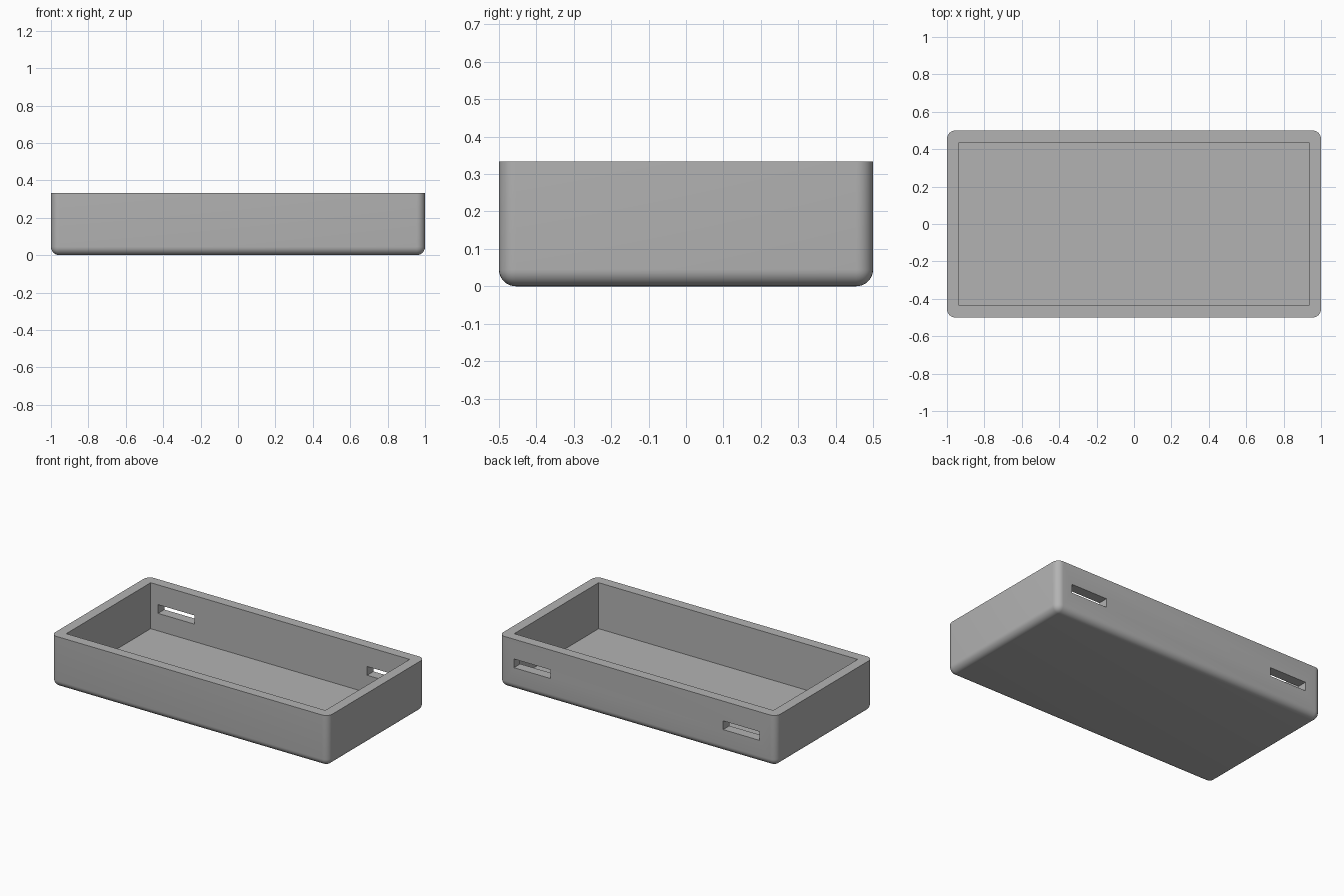
import bpy
import bmesh
import math

cube = bpy.data.objects.get("Cube")
if cube:
    bpy.data.objects.remove(cube, do_unlink=True)

LENGTH, DEPTH, HEIGHT = 2.0, 1.0, 0.333
WALL, FLOOR, RADIUS = 0.065, 0.033, 0.045

grey = bpy.data.materials.new("plain_grey")
grey.use_nodes = True
colour = (0.45, 0.45, 0.45, 1)
grey.diffuse_color = colour
grey.node_tree.nodes["Principled BSDF"].inputs["Base Color"].default_value = colour


def box(name, low, high, radius=0):
    """Box between two corners; optionally rounds all edges but the top rim."""
    bm = bmesh.new()
    bmesh.ops.create_cube(bm, size=1)
    for v in bm.verts:
        v.co = [b if c > 0 else a for a, b, c in zip(low, high, v.co)]
    if radius:
        edges = [e for e in bm.edges if min(v.co.z for v in e.verts) < high[2] - 0.01]
        bmesh.ops.bevel(bm, geom=edges, offset=radius, segments=8,
                        profile=0.5, affect='EDGES')
    mesh = bpy.data.meshes.new(name)
    bm.to_mesh(mesh)
    bm.free()
    mesh.materials.append(grey)
    obj = bpy.data.objects.new(name, mesh)
    bpy.context.collection.objects.link(obj)
    return obj


# Open tray with rounded sides and bottom
x, y = LENGTH / 2, DEPTH / 2
tray = box("tray", (-x, -y, 0), (x, y, HEIGHT), RADIUS)

# Inner cavity, and two slots through the back wall
cutters = [box("cavity_cutter", (WALL - x, WALL - y, FLOOR), (x - WALL, y - WALL, 1))]
for side, centre in (("left", 0.76), ("right", -0.75)):
    cutters.append(box(side + "_slot_cutter", (centre - 0.132, 0.35, 0.147),
                       (centre + 0.132, 0.6, 0.204)))

bpy.ops.object.select_all(action='DESELECT')
bpy.context.view_layer.objects.active = tray
tray.select_set(True)
for cutter in cutters:
    cutter.hide_render = True
    cut = tray.modifiers.new(cutter.name, 'BOOLEAN')
    cut.operation = 'DIFFERENCE'
    cut.solver = 'EXACT'
    cut.object = cutter
    bpy.ops.object.modifier_apply(modifier=cut.name)
    bpy.data.objects.remove(cutter, do_unlink=True)

bpy.ops.object.shade_smooth_by_angle(angle=math.radians(30))
